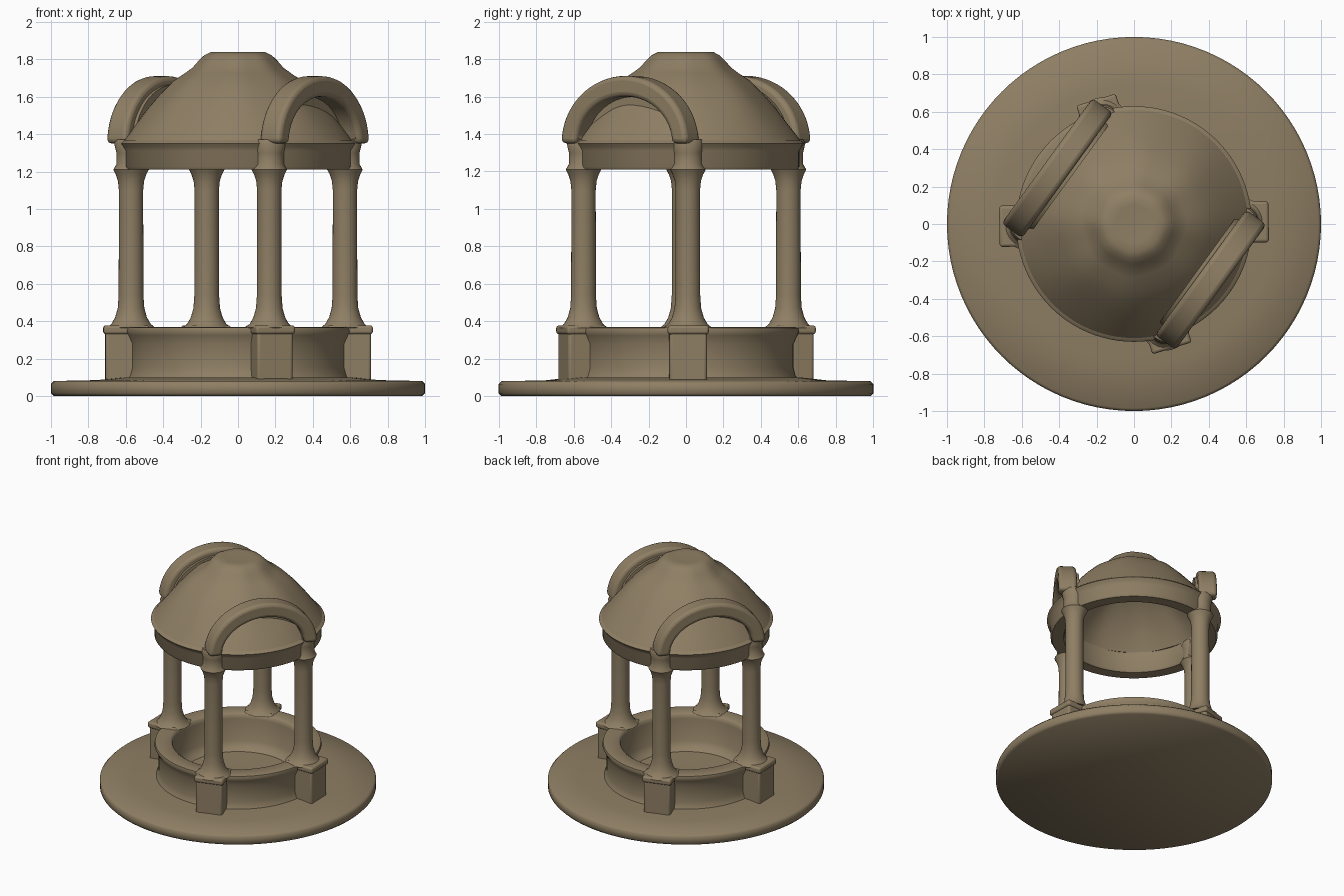
import bpy, bmesh, math
from mathutils import Vector, Matrix

if "Cube" in bpy.data.objects:
    bpy.data.objects.remove(bpy.data.objects["Cube"])

stone = bpy.data.materials.new("tan stone")
stone.diffuse_color = (0.275, 0.212, 0.128, 1)
stone.use_nodes = True
stone.node_tree.nodes["Principled BSDF"].inputs["Base Color"].default_value = stone.diffuse_color


def finish(name, bm, bevel=0.0, angle=40):
    bmesh.ops.remove_doubles(bm, verts=bm.verts, dist=1e-5)
    bmesh.ops.recalc_face_normals(bm, faces=bm.faces)
    me = bpy.data.meshes.new(name)
    bm.to_mesh(me)
    bm.free()
    ob = bpy.data.objects.new(name, me)
    bpy.context.collection.objects.link(ob)
    me.materials.append(stone)
    if bevel:
        m = ob.modifiers.new("soft edges", 'BEVEL')
        m.width, m.segments, m.limit_method = bevel, 3, 'ANGLE'
    bpy.ops.object.select_all(action='DESELECT')
    ob.select_set(True)
    bpy.context.view_layer.objects.active = ob
    bpy.ops.object.shade_smooth_by_angle(angle=math.radians(angle))
    return ob


def lathe(name, profile, closed=False, steps=96, center=(0, 0), warp=None):
    bm = bmesh.new()
    rings = []
    for i in range(steps):
        a = 2 * math.pi * i / steps
        ring = []
        for r, z in profile:
            p = Vector((r * math.cos(a), r * math.sin(a), z))
            if warp:
                p = warp(p, r, a)
            ring.append(bm.verts.new(p + Vector((*center, 0))))
        rings.append(ring)
    n = len(profile)
    for i in range(steps):
        A, B = rings[i], rings[(i + 1) % steps]
        for j in range(n if closed else n - 1):
            k = (j + 1) % n
            bm.faces.new((A[j], B[j], B[k], A[k]))
    bmesh.ops.remove_doubles(bm, verts=bm.verts, dist=1e-5)
    return finish(name, bm, angle=50)


def box(name, angle, r0, r1, width, z0, z1, bevel):
    bm = bmesh.new()
    bmesh.ops.create_cube(bm, size=1)
    m = (Matrix.Rotation(angle, 4, 'Z')
         @ Matrix.Translation(((r0 + r1) / 2, 0, (z0 + z1) / 2))
         @ Matrix.Diagonal((r1 - r0, width, z1 - z0, 1)))
    bmesh.ops.transform(bm, matrix=m, verts=bm.verts)
    return finish(name, bm, bevel)


def half_arch(name, angle, outer, inner, w_back, w_front, z0, bevel):
    """Half-elliptic band standing across a chord, facing outward at angle."""
    bm = bmesh.new()
    n, d = 32, Vector((math.cos(angle), math.sin(angle), 0))
    t = Vector((-d.y, d.x, 0))
    secs = []
    for i in range(n + 1):
        p = math.pi * i / n
        sec = []
        for (a, b), w in ((outer, w_back), (outer, w_front), (inner, w_front), (inner, w_back)):
            sec.append(bm.verts.new(d * w + t * a * math.cos(p)
                                    + Vector((0, 0, z0 + b * math.sin(p)))))
        secs.append(sec)
    for A, B in zip(secs, secs[1:]):
        for j in range(4):
            k = (j + 1) % 4
            bm.faces.new((A[j], A[k], B[k], B[j]))
    bm.faces.new(secs[0])
    bm.faces.new(secs[-1][::-1])
    return finish(name, bm, bevel)


# round base slab
lathe("base_slab", [(0, 0), (0.985, 0), (1, 0.015), (1, 0.065), (0.985, 0.08),
                    (0.75, 0.085), (0.62, 0.1), (0.4, 0.095), (0, 0.085)])

# low basin wall with a lip and a spread foot
lathe("basin_wall", [(0.61, 0.07), (0.585, 0.11), (0.575, 0.15), (0.575, 0.28),
                     (0.595, 0.325), (0.605, 0.345), (0.6, 0.365), (0.58, 0.37),
                     (0.49, 0.37), (0.475, 0.36), (0.47, 0.33), (0.46, 0.16),
                     (0.43, 0.11), (0.38, 0.08)], closed=True)

# four pedestals and columns
angles = [math.radians(a) for a in (1, -73, 181, 107)]
for i, a in enumerate(angles):
    out = 0.71 if i % 2 == 0 else 0.685
    box(f"pedestal_{i+1}", a, 0.49, out, 0.2, 0.06, 0.365, 0.015)
    box(f"pedestal_cap_{i+1}", a, 0.475, out + 0.01, 0.22, 0.33, 0.378, 0.015)
    lathe(f"column_{i+1}", [(0, 0.36), (0.13, 0.365), (0.105, 0.385), (0.085, 0.42),
                            (0.071, 0.47), (0.066, 0.54), (0.065, 1.1), (0.07, 1.15),
                            (0.082, 1.185), (0.095, 1.21), (0.078, 1.24), (0.078, 1.3),
                            (0.09, 1.35), (0.08, 1.37), (0, 1.38)], steps=32,
          center=(0.572 * math.cos(a), 0.572 * math.sin(a)))

# ring beam carried by the columns
lathe("ring_beam", [(0.595, 1.21), (0.605, 1.225), (0.605, 1.31), (0.62, 1.335),
                    (0.63, 1.35), (0.615, 1.365), (0.52, 1.39), (0.5, 1.38),
                    (0.5, 1.225), (0.51, 1.21)], closed=True)


# hollow dome with a worn, uneven surface and a flat crown
def worn(p, r, a):
    k = math.sin(math.pi * min(1, r / 0.6))
    s = 1 + k * (0.015 * math.cos(8 * a + 0.4) + 0.012 * math.sin(3 * a))
    return Vector((p.x * s, p.y * s, p.z))


lathe("dome", [(0.5, 1.37), (0.62, 1.352), (0.6, 1.38), (0.545, 1.45), (0.48, 1.535),
               (0.41, 1.615), (0.34, 1.685), (0.28, 1.725), (0.24, 1.755),
               (0.21, 1.79), (0.18, 1.82), (0.145, 1.838), (0.1, 1.836), (0, 1.832),
               (0, 1.73), (0.13, 1.72), (0.24, 1.665), (0.35, 1.57), (0.44, 1.47)],
      closed=True, warp=worn)

# two opposite arched gables with recessed backs
for name, deg in (("front", -36), ("back", 144)):
    a = math.radians(deg)
    half_arch(name + "_gable_arch", a, (0.415, 0.36), (0.315, 0.25), 0.44, 0.575, 1.35, 0.03)
    half_arch(name + "_gable_back", a, (0.36, 0.315), (0.31, 0.14), 0.42, 0.46, 1.35, 0)
